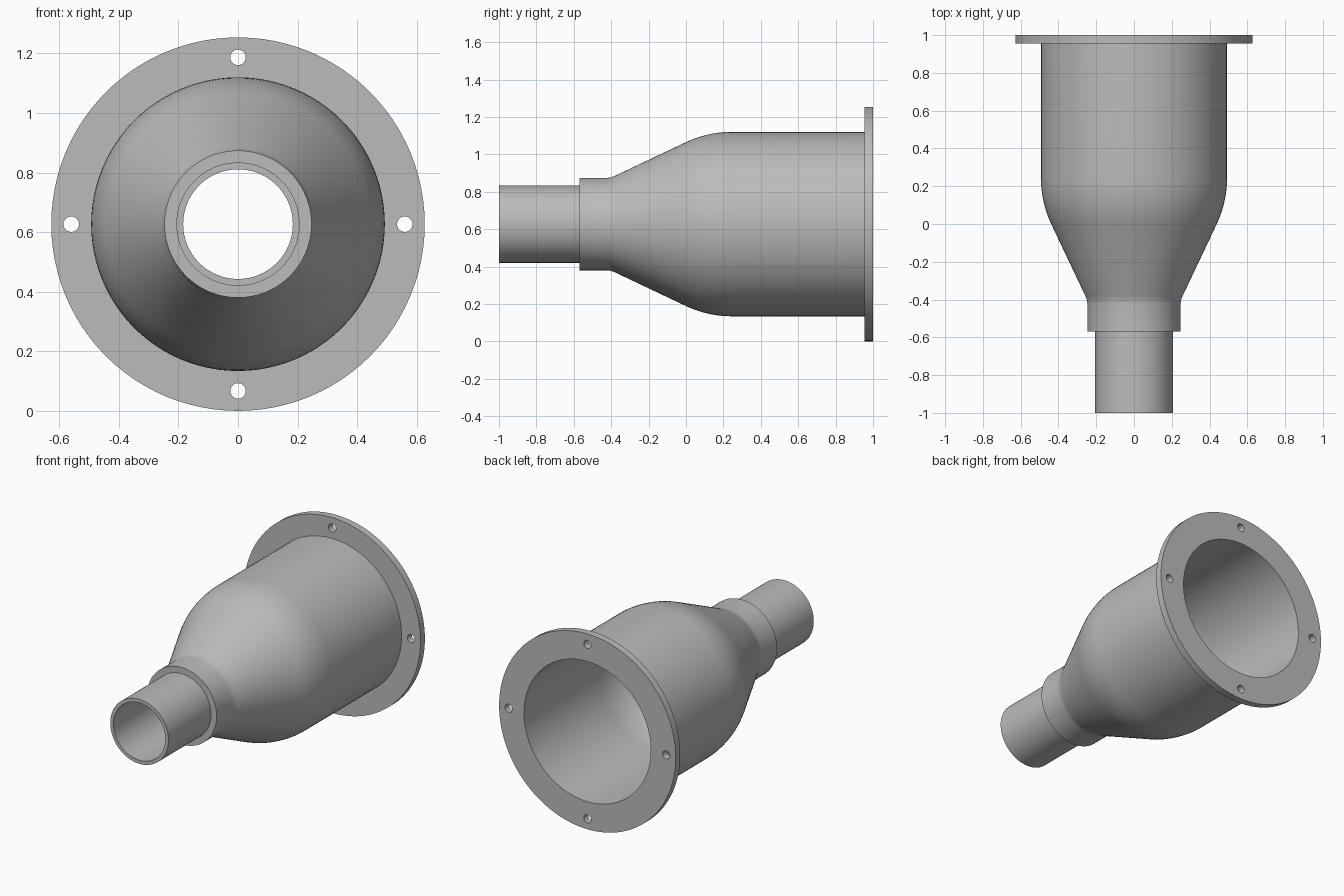
import bpy, bmesh
from math import sin, cos, pi, radians
from mathutils import Matrix, Vector

AXIS_Z = 0.627
SEGMENTS = 96

cube = bpy.data.objects.get("Cube")
if cube:
    bpy.data.objects.remove(cube, do_unlink=True)

grey = bpy.data.materials.new("plain grey")
grey.use_nodes = True
colour = (0.5, 0.5, 0.5, 1)
grey.diffuse_color = colour
grey.node_tree.nodes["Principled BSDF"].inputs["Base Color"].default_value = colour


def finish(name, bm):
    bmesh.ops.recalc_face_normals(bm, faces=bm.faces)
    mesh = bpy.data.meshes.new(name)
    bm.to_mesh(mesh)
    bm.free()
    mesh.materials.append(grey)
    obj = bpy.data.objects.new(name, mesh)
    bpy.context.collection.objects.link(obj)
    return obj


def activate(obj):
    bpy.ops.object.select_all(action='DESELECT')
    obj.select_set(True)
    bpy.context.view_layer.objects.active = obj


def smooth(obj):
    activate(obj)
    bpy.ops.object.shade_smooth_by_angle(angle=radians(30))


def lathe(name, profile):
    """Turn a closed (y, radius) outline around the long axis."""
    bm = bmesh.new()
    rings = []
    for i in range(SEGMENTS):
        a = 2 * pi * i / SEGMENTS
        rings.append([bm.verts.new((r * cos(a), y, AXIS_Z + r * sin(a)))
                      for y, r in profile])
    n = len(profile)
    for i in range(SEGMENTS):
        a, b = rings[i], rings[(i + 1) % SEGMENTS]
        for j in range(n):
            k = (j + 1) % n
            bm.faces.new((a[j], a[k], b[k], b[j]))
    return finish(name, bm)


# Reducer body: collar, cone and rounded shoulder into a wide cylinder
def wall(collar_r, body_r, bend):
    slope = radians(25.2)
    arc = [(0.245 - bend * sin(slope * t / 8),
            body_r - bend * (1 - cos(slope * t / 8))) for t in range(8, -1, -1)]
    neck = [(-0.57, collar_r), (-0.42, collar_r),
            (-0.40, collar_r + 0.003), (-0.38, collar_r + 0.011)]
    return neck + arc + [(1.0, body_r)]


outer = wall(0.247, 0.493, 0.575)
inner = wall(0.207, 0.45, 0.56)
smooth(lathe("reducer_body", outer + inner[::-1]))

# Inlet tube pushed into the collar
smooth(lathe("inlet_tube", [(-1.0, 0.207), (-0.41, 0.207),
                            (-0.41, 0.184), (-1.0, 0.184)]))

# Mounting flange with four bolt holes
flange = lathe("mounting_flange", [(0.955, 0.627), (1.0, 0.627),
                                   (1.0, 0.493), (0.955, 0.493)])
bm = bmesh.new()
for i in range(4):
    a = i * pi / 2
    place = Matrix.Translation(Vector((0.56 * cos(a), 0.98, AXIS_Z + 0.56 * sin(a))))
    bmesh.ops.create_cone(bm, cap_ends=True, segments=32, radius1=0.026,
                          radius2=0.026, depth=0.2,
                          matrix=place @ Matrix.Rotation(pi / 2, 4, 'X'))
cutter = finish("bolt_hole_cutter", bm)
cutter.hide_render = True
cut = flange.modifiers.new("bolt_holes", 'BOOLEAN')
cut.object = cutter
cut.operation = 'DIFFERENCE'
cut.solver = 'EXACT'
activate(flange)
bpy.ops.object.modifier_apply(modifier=cut.name)
bpy.data.objects.remove(cutter, do_unlink=True)
smooth(flange)
